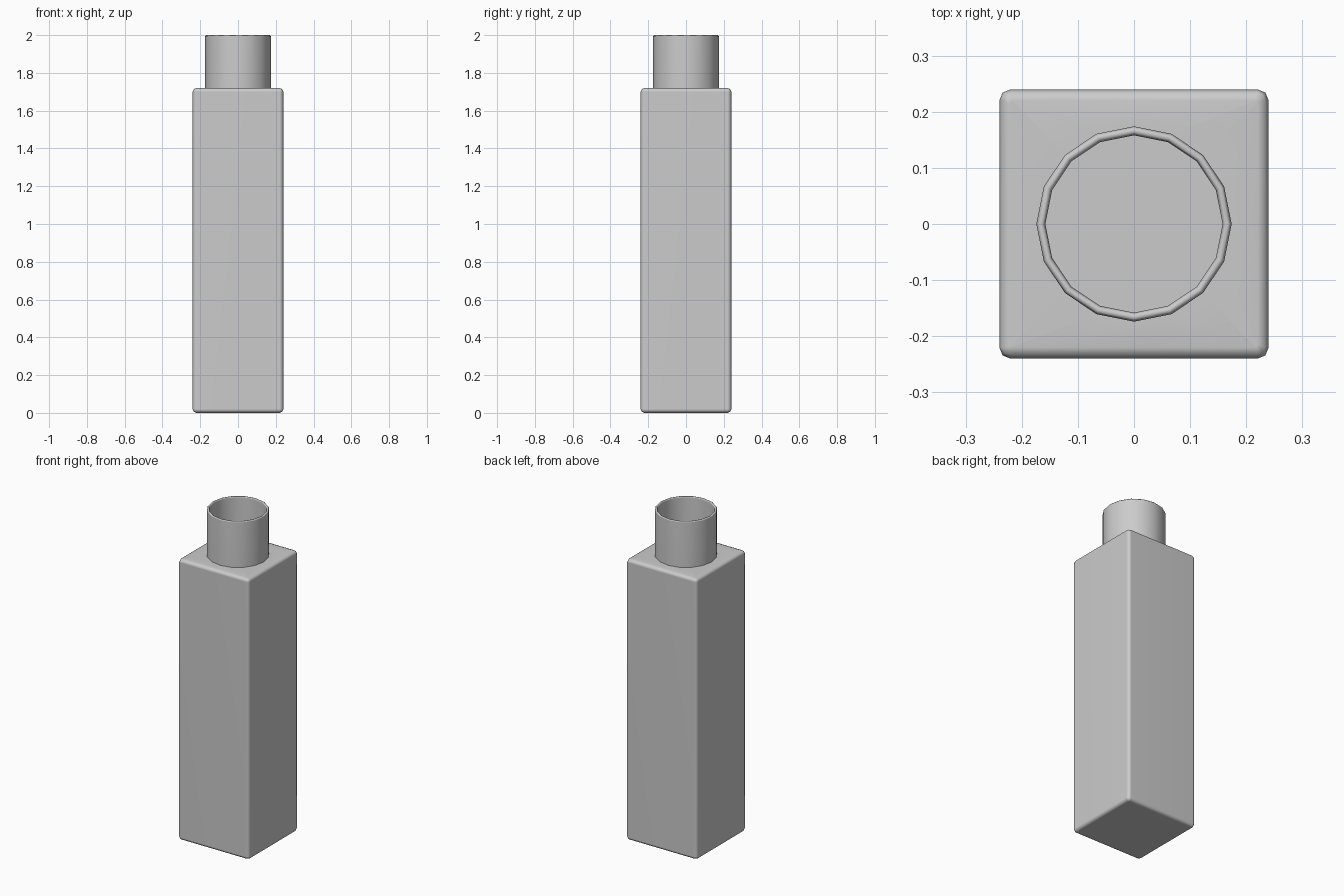
import bpy, bmesh, math

if "Cube" in bpy.data.objects:
    bpy.data.objects.remove(bpy.data.objects["Cube"])

N = 16  # points per ring: per quadrant one side midpoint and three corner points


def square_ring(half, r, z):
    """Rounded square section."""
    pts = []
    for q in range(4):
        quad = [(half, 0.0)]
        for k in range(3):
            a = math.radians(45 * k)
            quad.append((half - r + r * math.cos(a), half - r + r * math.sin(a)))
        c, s = round(math.cos(q * math.pi / 2)), round(math.sin(q * math.pi / 2))
        pts += [(x * c - y * s, x * s + y * c, z) for x, y in quad]
    return pts


def round_ring(r, z):
    return [(r * math.cos(2 * math.pi * i / N), r * math.sin(2 * math.pi * i / N), z)
            for i in range(N)]


H, B, T = 0.24, 0.02, 0.016   # body half width, edge rounding, wall
TOP, R, RI = 1.72, 0.174, 0.158

# outer skin, upward
rings = [
    square_ring(H - B, 0.006, 0.0),
    square_ring(H - 0.006, 0.014, 0.006),
    square_ring(H, B, B),
    square_ring(H, B, TOP - B),
    square_ring(H - 0.006, 0.014, TOP - 0.006),
    square_ring(H - B, 0.006, TOP),
    # neck and rounded lip
    round_ring(R, TOP),
    round_ring(R, 1.995),
    round_ring(R - 0.005, 2.0),
    round_ring(RI + 0.005, 2.0),
    round_ring(RI, 1.995),
    # inner cavity, downward
    round_ring(RI, TOP - T),
    square_ring(H - T, 0.008, TOP - T),
    square_ring(H - T, 0.008, T),
]

bm = bmesh.new()
loops = [[bm.verts.new(p) for p in ring] for ring in rings]
for a, b in zip(loops, loops[1:]):
    for i in range(N):
        j = (i + 1) % N
        bm.faces.new((a[i], a[j], b[j], b[i]))
bm.faces.new(loops[0][::-1])   # underside
bm.faces.new(loops[-1])        # inner floor
bmesh.ops.recalc_face_normals(bm, faces=bm.faces)

mesh = bpy.data.meshes.new("square_bottle")
bm.to_mesh(mesh)
bm.free()
bottle = bpy.data.objects.new("square_bottle", mesh)
bpy.context.collection.objects.link(bottle)

# smooth rounded edges, flat sides
bpy.context.view_layer.objects.active = bottle
bottle.select_set(True)
bpy.ops.object.shade_smooth_by_angle(angle=math.radians(55))
wn = bottle.modifiers.new("weighted_normals", 'WEIGHTED_NORMAL')
wn.keep_sharp = True
